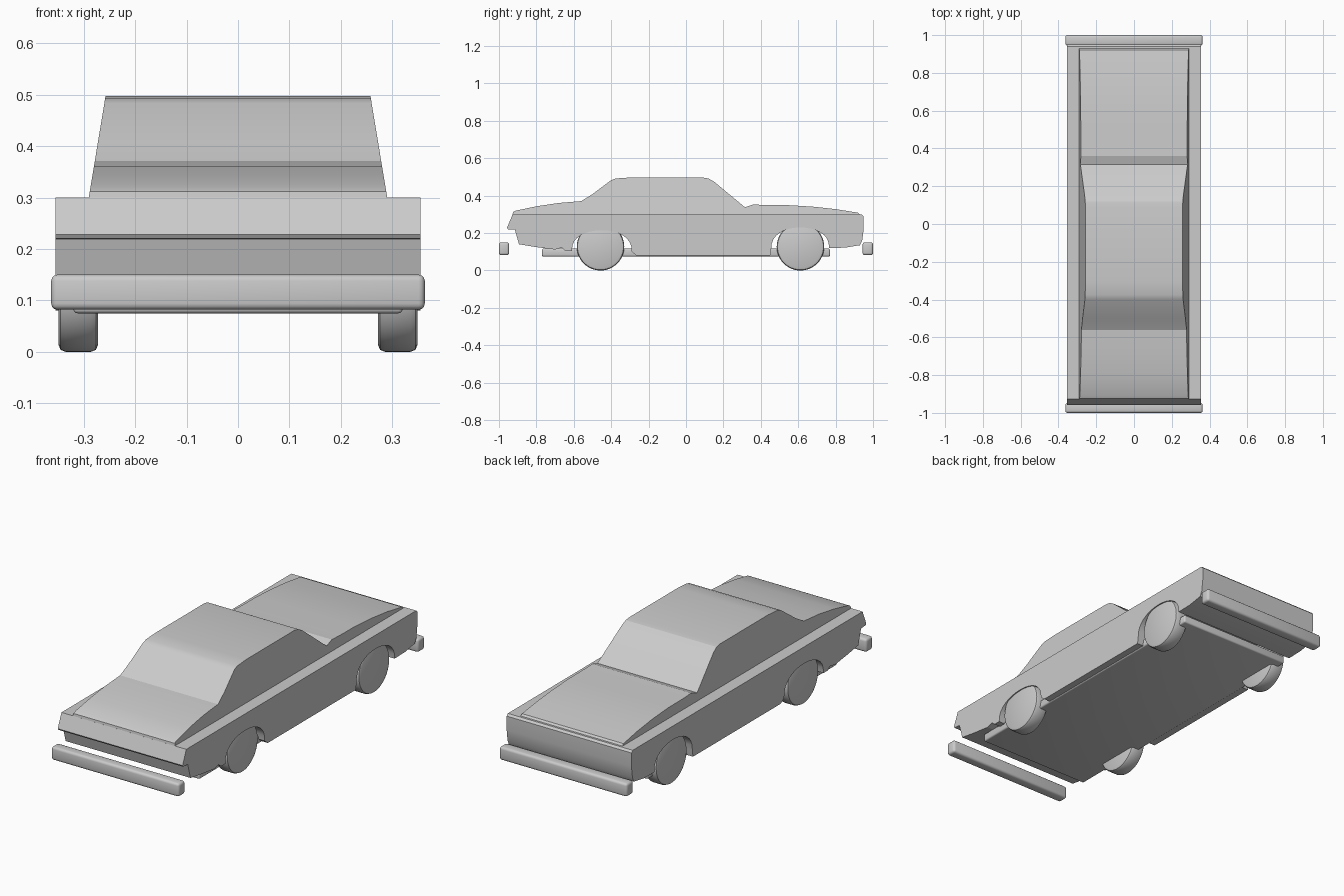
import bpy, bmesh, math

if "Cube" in bpy.data.objects:
    bpy.data.objects.remove(bpy.data.objects["Cube"])

paint = bpy.data.materials.new("light_grey")
paint.diffuse_color = (0.6, 0.6, 0.6, 1)
paint.use_nodes = True
paint.node_tree.nodes["Principled BSDF"].inputs["Base Color"].default_value = paint.diffuse_color


def finish(name, bm, smooth=30):
    bmesh.ops.recalc_face_normals(bm, faces=bm.faces)
    mesh = bpy.data.meshes.new(name)
    bm.to_mesh(mesh)
    bm.free()
    obj = bpy.data.objects.new(name, mesh)
    bpy.context.collection.objects.link(obj)
    mesh.materials.append(paint)
    bpy.ops.object.select_all(action='DESELECT')
    obj.select_set(True)
    bpy.context.view_layer.objects.active = obj
    bpy.ops.object.shade_smooth_by_angle(angle=math.radians(smooth))
    return obj


def extrude_side(name, profile, half_width):
    """Span a (y, z) side profile across x; half_width is a function of z."""
    bm = bmesh.new()
    left = [bm.verts.new((-half_width(z), y, z)) for y, z in profile]
    right = [bm.verts.new((half_width(z), y, z)) for y, z in profile]
    bm.faces.new(left)
    bm.faces.new(right)
    n = len(profile)
    for i in range(n):
        j = (i + 1) % n
        bm.faces.new((left[i], left[j], right[j], right[i]))
    return finish(name, bm, 20)


def rounded_box(name, size, centre, radius):
    bm = bmesh.new()
    bmesh.ops.create_cube(bm, size=1)
    for v in bm.verts:
        v.co = [v.co[i] * size[i] + centre[i] for i in range(3)]
    bmesh.ops.bevel(bm, geom=bm.edges[:], offset=radius, segments=3,
                    profile=0.5, affect='EDGES')
    return finish(name, bm)


def arch(y0, y1, z0, z1, top, steps=16):
    """Wheel opening from (y0, z0) over the top to (y1, z1)."""
    pts = []
    for i in range(steps + 1):
        a = math.pi * (1 - i / steps)
        base = z0 if i < steps / 2 else z1
        y = (y0 + y1) / 2 + (y1 - y0) / 2 * math.cos(a)
        pts.append((y, base + (top - base) * math.sin(a) ** 0.8))
    return pts


# Lower body with wheel openings
lower = [(-0.927, 0.30), (-0.957, 0.228), (-0.952, 0.22), (-0.915, 0.218),
         (-0.893, 0.14), (-0.80, 0.125), (-0.70, 0.112), (-0.665, 0.122),
         (-0.645, 0.105)]
lower += arch(-0.61, -0.29, 0.105, 0.10, 0.215)
lower += [(-0.265, 0.08), (0.45, 0.08)]
lower += arch(0.455, 0.765, 0.11, 0.12, 0.23)
lower += [(0.85, 0.122), (0.93, 0.135), (0.942, 0.16), (0.95, 0.22),
          (0.95, 0.29), (0.94, 0.30)]
extrude_side("lower_body", lower, lambda z: 0.355)

# Hood, cabin and trunk, narrowing towards the roof
upper = [(-0.927, 0.299), (-0.925, 0.312), (-0.91, 0.32), (-0.80, 0.343),
         (-0.68, 0.361), (-0.56, 0.371), (-0.50, 0.408), (-0.40, 0.483),
         (-0.375, 0.492), (-0.30, 0.497), (0.09, 0.497), (0.12, 0.492),
         (0.15, 0.475), (0.315, 0.338), (0.36, 0.353), (0.42, 0.350),
         (0.55, 0.349), (0.68, 0.341), (0.80, 0.328), (0.92, 0.309),
         (0.93, 0.299)]
extrude_side("hood_cabin_trunk", upper, lambda z: 0.29 - (z - 0.3) * 0.165)

# Underfloor plate and bumpers
rounded_box("floor_plate", (0.64, 1.54, 0.042), (0, 0, 0.096), 0.008)
rounded_box("front_bumper", (0.726, 0.054, 0.068), (0, -0.973, 0.116), 0.012)
rounded_box("rear_bumper", (0.726, 0.056, 0.068), (0, 0.972, 0.116), 0.012)

# Wheels: solid discs with rounded rims
for end, y in (("front", -0.457), ("rear", 0.612)):
    for side, sx in (("left", -1), ("right", 1)):
        bm = bmesh.new()
        rings = []
        for x, r in ((0.272, 0.113), (0.276, 0.123), (0.286, 0.127),
                     (0.335, 0.127), (0.345, 0.123), (0.349, 0.113)):
            rings.append([bm.verts.new((sx * x, y + r * math.cos(a), 0.127 + r * math.sin(a)))
                          for a in (math.tau * k / 48 for k in range(48))])
        for a, b in zip(rings, rings[1:]):
            for k in range(48):
                m = (k + 1) % 48
                bm.faces.new((a[k], a[m], b[m], b[k]))
        bm.faces.new(rings[0])
        bm.faces.new(rings[-1])
        finish(f"{end}_{side}_wheel", bm)
